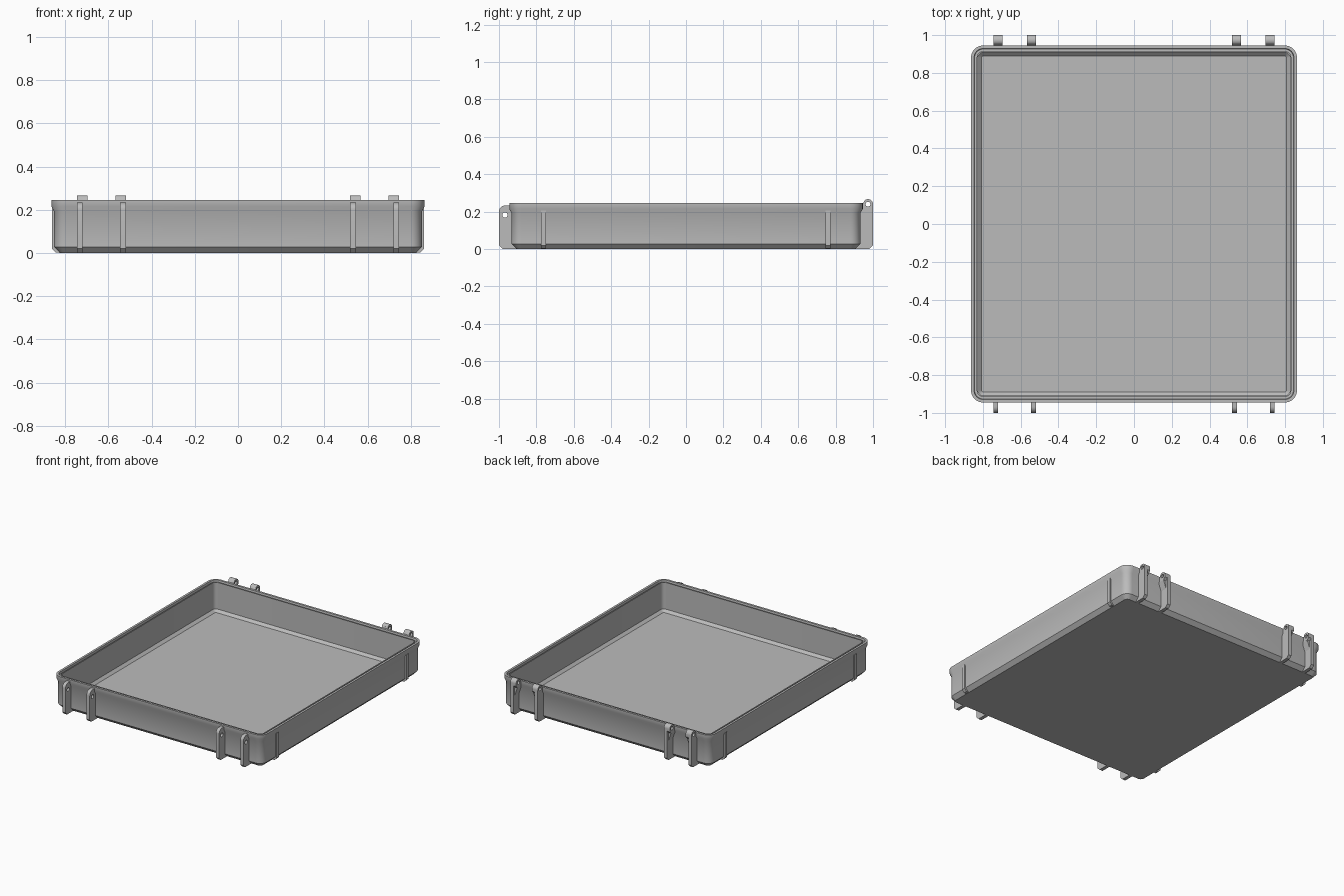
import bpy, bmesh, math
from mathutils import Matrix

if "Cube" in bpy.data.objects:
    bpy.data.objects.remove(bpy.data.objects["Cube"])

grey = bpy.data.materials.new("grey plastic")
grey.diffuse_color = (0.5, 0.5, 0.5, 1)
grey.use_nodes = True
grey.node_tree.nodes["Principled BSDF"].inputs["Base Color"].default_value = grey.diffuse_color

HX, HY, R = 0.863, 0.945, 0.065   # rim half sizes and corner radius


def add_mesh(name, me):
    ob = bpy.data.objects.new(name, me)
    bpy.context.collection.objects.link(ob)
    me.materials.clear()
    me.materials.append(grey)
    for p in me.polygons:
        p.material_index = 0
    bpy.ops.object.select_all(action='DESELECT')
    ob.select_set(True)
    bpy.context.view_layer.objects.active = ob
    bpy.ops.object.shade_smooth_by_angle(angle=math.radians(28))
    return ob


def ring(bm, inset, z, steps=8):
    """Rounded rectangle, inset from the rim outline."""
    r = max(R - inset, 0.004)
    cx, cy = HX - inset - r, HY - inset - r
    out = []
    for q, (sx, sy) in enumerate(((1, 1), (-1, 1), (-1, -1), (1, -1))):
        for i in range(steps + 1):
            a = math.pi / 2 * (q + i / steps)
            out.append(bm.verts.new((sx * cx + r * math.cos(a), sy * cy + r * math.sin(a), z)))
    return out


# tray shell: outer base, wall, flared rim, seal groove, inner wall, floor
profile = [(0.039, 0), (0.012, 0.028), (0.012, 0.192), (0, 0.215), (0, 0.245),
           (0.016, 0.245), (0.019, 0.228), (0.030, 0.228), (0.030, 0.238),
           (0.037, 0.238), (0.037, 0.040), (0.056, 0.022)]
bm = bmesh.new()
rings = [ring(bm, d, z) for d, z in profile]
n = len(rings[0])
for a, b in zip(rings, rings[1:]):
    for i in range(n):
        j = (i + 1) % n
        bm.faces.new((a[i], a[j], b[j], b[i]))
bm.faces.new(rings[0][::-1])
bm.faces.new(rings[-1])
me = bpy.data.meshes.new("tray")
bm.to_mesh(me)
bm.free()
add_mesh("tray", me)


def circle(cy, cz, r, a0=0, a1=360, n=20):
    return [(cy + r * math.cos(math.radians(a0 + (a1 - a0) * i / n)),
             cz + r * math.sin(math.radians(a0 + (a1 - a0) * i / n)))
            for i in range(n + (a1 - a0 != 360))]


def plate(name, outlines, x0, x1):
    """Extrude (y, z) outlines along x; later outlines become holes."""
    cu = bpy.data.curves.new(name, 'CURVE')
    cu.dimensions = '2D'
    cu.fill_mode = 'BOTH'
    cu.extrude = abs(x1 - x0) / 2
    for pts in outlines:
        s = cu.splines.new('POLY')
        s.points.add(len(pts) - 1)
        for p, (y, z) in zip(s.points, pts):
            p.co = (y, z, 0, 1)
        s.use_cyclic_u = True
    tmp = bpy.data.objects.new(name + "_outline", cu)
    bpy.context.collection.objects.link(tmp)
    me = bpy.data.meshes.new_from_object(tmp.evaluated_get(bpy.context.evaluated_depsgraph_get()))
    bpy.data.objects.remove(tmp)
    me.transform(Matrix(((0, 0, 1, (x0 + x1) / 2), (1, 0, 0, 0), (0, 1, 0, 0), (0, 0, 0, 1))))
    bm = bmesh.new()
    bm.from_mesh(me)
    bmesh.ops.remove_doubles(bm, verts=bm.verts, dist=1e-5)
    bmesh.ops.recalc_face_normals(bm, faces=bm.faces)
    bm.to_mesh(me)
    bm.free()
    return add_mesh(name, me)


# front latch ribs: bottom chamfer, rounded top, pin hole
front = [(-0.925, 0.03), (-0.906, 0), (-0.98, 0), (-1, 0.02)]
front += circle(-0.967, 0.2, 0.033, 180, 90, 8) + [(-0.925, 0.233)]
front_hole = circle(-0.968, 0.182, 0.014)

# rear hinge ribs and round knuckles
KY, KZ, KR = 0.973, 0.240, 0.027
rear = [(0.925, 0.03), (0.906, 0), (0.98, 0), (1, 0.02)]
rear += circle(KY, KZ, KR, 0, 135, 14) + [(0.938, 0.225), (0.925, 0.215)]
knuckle = [(0.94, 0.205), (0.985, 0.205), (1, 0.222)] + circle(KY, KZ, KR, 0, 135, 14) + [(0.94, 0.227)]
hinge_hole = circle(KY, KZ, 0.013)


def gusset(name, xa, xb):
    """Wedge under a knuckle, from the rib face xa to the knuckle edge xb."""
    bm = bmesh.new()
    tri = [(xa, 0.145), (xb, 0.206), (xa, 0.206)]
    lo = [bm.verts.new((x, 0.93, z)) for x, z in tri]
    hi = [bm.verts.new((x, 0.985, z)) for x, z in tri]
    bm.faces.new(lo)
    bm.faces.new(hi[::-1])
    for i in range(3):
        j = (i + 1) % 3
        bm.faces.new((lo[i], hi[i], hi[j], lo[j]))
    bmesh.ops.recalc_face_normals(bm, faces=bm.faces)
    me = bpy.data.meshes.new(name)
    bm.to_mesh(me)
    bm.free()
    add_mesh(name, me)


for s in (-1, 1):
    # x ranges of rib, and the knuckle edge facing the other rib of the pair
    for a, b, k in ((0.519, 0.545, 0.567), (0.745, 0.719, 0.697)):
        plate("front_latch_rib", [front, front_hole], s * a, s * b)
        plate("rear_hinge_rib", [rear, hinge_hole], s * a, s * b)
        plate("hinge_knuckle", [knuckle, hinge_hole], s * b, s * k)
        gusset("hinge_gusset", s * b, s * k)

# slim ribs on the side walls
for s in (-1, 1):
    for y in (-0.763, 0.76):
        prof = [(0.84, 0.205), (0.861, 0.205), (0.861, 0.02), (0.843, 0.002), (0.826, 0.002), (0.84, 0.03)]
        ob = plate("side_rib", [prof], -0.0135, 0.0135)
        ob.data.transform(Matrix.Translation((0, y, 0)) @ Matrix.Rotation(-math.pi / 2 * s, 4, 'Z')
                          if s > 0 else Matrix.Translation((0, y, 0)) @ Matrix.Rotation(math.pi / 2, 4, 'Z'))
